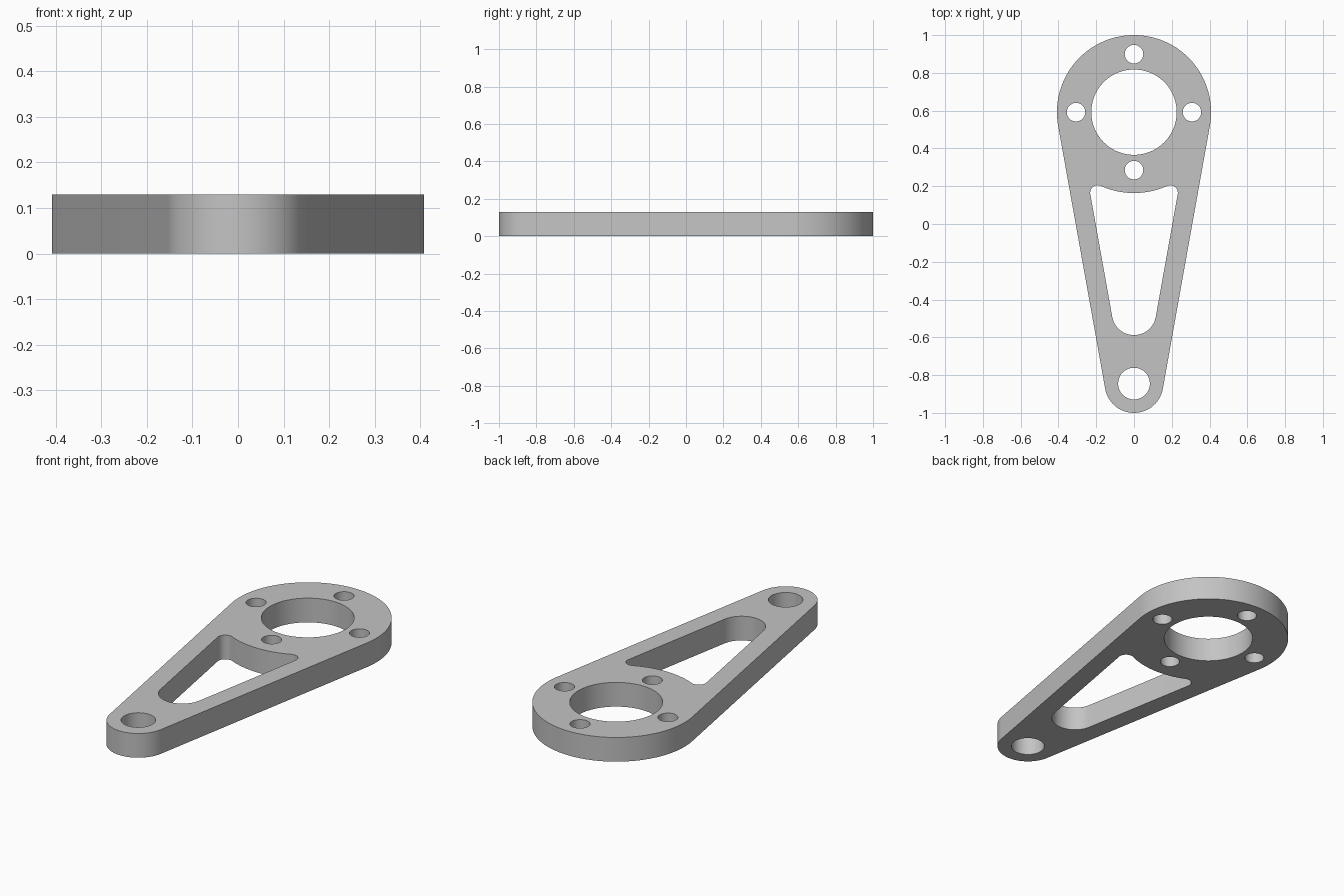
import bpy, bmesh
from math import sin, cos, asin, atan2, pi, sqrt

if "Cube" in bpy.data.objects:
    bpy.data.objects.remove(bpy.data.objects["Cube"], do_unlink=True)

THICK = 0.13
HUB_Y, HUB_R = 0.592, 0.408      # large round end
TIP_Y, TIP_R = -0.845, 0.155     # small round end
BOLT_RING, BOLT_R = 0.307, 0.049


def arc(cx, cy, r, start, end, n):
    """Points along an arc, both ends included."""
    return [(cx + r * cos(start + (end - start) * i / n),
             cy + r * sin(start + (end - start) * i / n)) for i in range(n + 1)]


def circle(cx, cy, r, n=64):
    return arc(cx, cy, r, 0, 2 * pi, n)[:-1]


# Outer outline: two round ends joined by their tangent lines
taper = asin((HUB_R - TIP_R) / (HUB_Y - TIP_Y))
outline = (arc(0, HUB_Y, HUB_R, -taper, pi + taper, 80)
           + arc(0, TIP_Y, TIP_R, pi + taper, 2 * pi - taper, 48))

# Tapered window: rounded bottom, sides parallel to the outline, top following the hub
low_y, low_r, top_r, fillet = -0.471, 0.117, 0.428, 0.04
# Fillet centre lies on the inset side line and on the ring around the hub
side = low_r - low_y * sin(taper) - fillet
off = side + HUB_Y * sin(taper)
along = sqrt((top_r + fillet) ** 2 - off ** 2)
fx = off * cos(taper) - along * sin(taper)
fy = HUB_Y - off * sin(taper) - along * cos(taper)
touch = atan2(HUB_Y - fy, -fx)
corner = arc(fx, fy, fillet, -taper, touch, 20)
window = (arc(0, low_y, low_r, pi + taper, 2 * pi - taper, 40)
          + corner
          + arc(0, HUB_Y, top_r, touch - pi, -touch, 32)[1:-1]
          + [(-x, y) for x, y in reversed(corner)])

# Centre bore, four bolt holes and the pivot hole
loops = [outline, window, circle(0, HUB_Y, 0.226, 96), circle(0, TIP_Y, 0.084)]
for k in range(4):
    loops.append(circle(BOLT_RING * cos(k * pi / 2),
                        HUB_Y + BOLT_RING * sin(k * pi / 2), BOLT_R, 48))

# Fill the flat profile and extrude it to thickness
bm = bmesh.new()
for pts in loops:
    vs = [bm.verts.new((x, y, 0)) for x, y in pts]
    for a, b in zip(vs, vs[1:] + vs[:1]):
        bm.edges.new((a, b))
bmesh.ops.triangle_fill(bm, edges=bm.edges[:], use_beauty=True, normal=(0, 0, 1))
ext = bmesh.ops.extrude_face_region(bm, geom=bm.faces[:], use_keep_orig=True)
top = [g for g in ext["geom"] if isinstance(g, bmesh.types.BMVert)]
bmesh.ops.translate(bm, verts=top, vec=(0, 0, THICK))
bmesh.ops.recalc_face_normals(bm, faces=bm.faces[:])

mesh = bpy.data.meshes.new("lever_plate")
bm.to_mesh(mesh)
bm.free()
plate = bpy.data.objects.new("lever_plate", mesh)
bpy.context.collection.objects.link(plate)

# Plain grey finish
grey = bpy.data.materials.new("plain_grey")
grey.use_nodes = True
colour = (0.55, 0.55, 0.55, 1)
grey.diffuse_color = colour
grey.node_tree.nodes["Principled BSDF"].inputs["Base Color"].default_value = colour
mesh.materials.append(grey)

# Smooth walls with crisp rims
bpy.ops.object.select_all(action="DESELECT")
plate.select_set(True)
bpy.context.view_layer.objects.active = plate
bpy.ops.object.shade_smooth_by_angle(angle=pi / 6)
